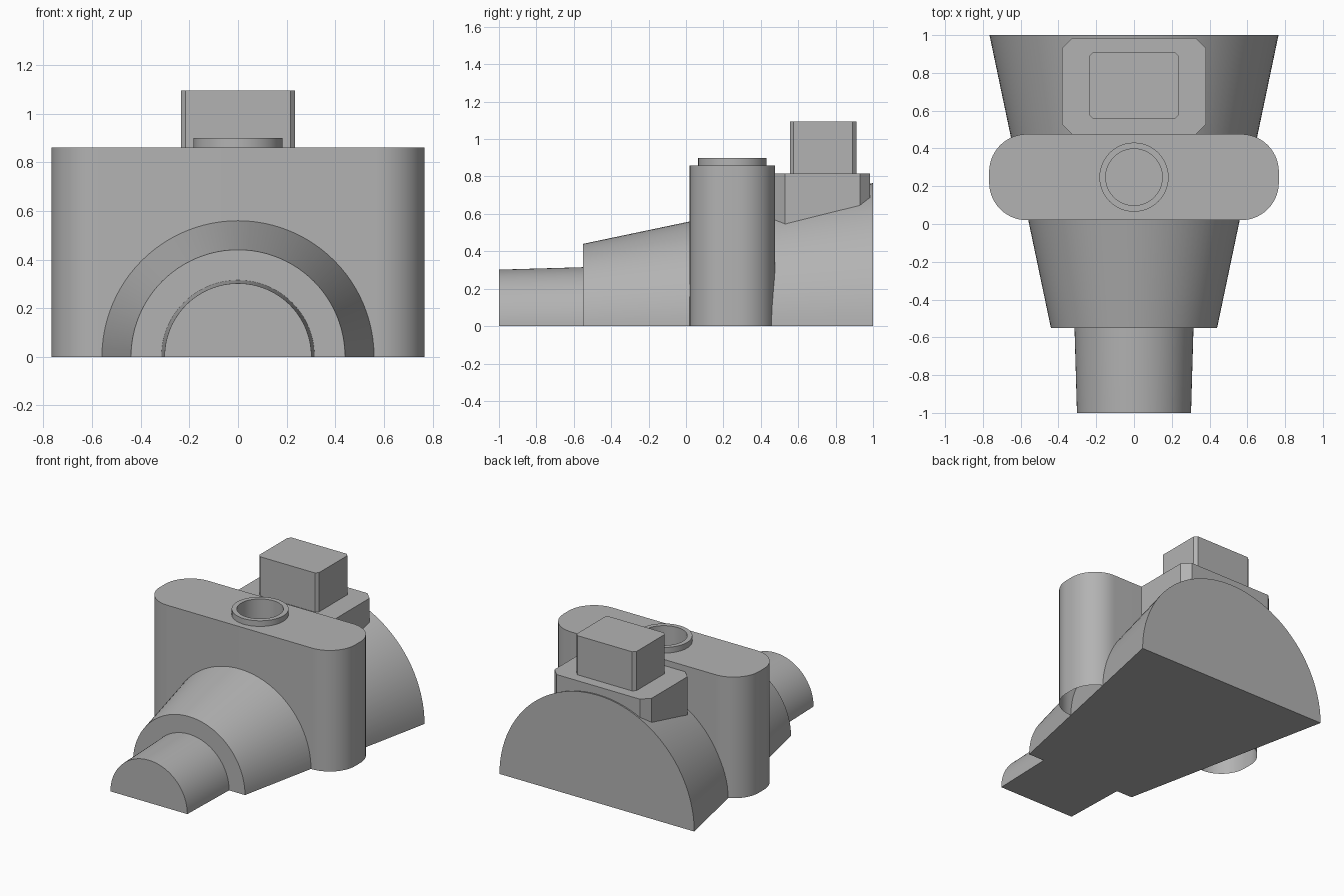
import bpy, bmesh
from math import pi, sin, cos

if "Cube" in bpy.data.objects:
    bpy.data.objects.remove(bpy.data.objects["Cube"])

grey = bpy.data.materials.new("plain grey")
grey.use_nodes = True
COLOUR = (0.45, 0.45, 0.45, 1)
grey.diffuse_color = COLOUR
grey.node_tree.nodes["Principled BSDF"].inputs["Base Color"].default_value = COLOUR


def finish(bm, name, smooth=True):
    bmesh.ops.recalc_face_normals(bm, faces=bm.faces[:])
    mesh = bpy.data.meshes.new(name)
    bm.to_mesh(mesh)
    bm.free()
    mesh.materials.append(grey)
    obj = bpy.data.objects.new(name, mesh)
    bpy.context.collection.objects.link(obj)
    if smooth:
        bpy.ops.object.select_all(action='DESELECT')
        obj.select_set(True)
        bpy.context.view_layer.objects.active = obj
        bpy.ops.object.shade_smooth_by_angle(angle=pi / 6)
    return obj


def bridge(bm, a, b, closed=True):
    n = len(a)
    for i in range(n if closed else n - 1):
        j = (i + 1) % n
        bm.faces.new((a[i], a[j], b[j], b[i]))


def half_cone(name, y0, r0, y1, r1, steps=48):
    """Half of a tapered barrel lying along y, flat side down."""
    bm = bmesh.new()
    ends = [[bm.verts.new((r * cos(pi * i / steps), y, r * sin(pi * i / steps)))
             for i in range(steps + 1)] for y, r in ((y0, r0), (y1, r1))]
    bridge(bm, *ends)
    for loop in ends:
        bm.faces.new(loop)
    return finish(bm, name)


def rounded_outline(cy, hx, hy, r, steps):
    """Rectangle outline with cut (steps=1) or rounded corners."""
    pts = []
    for q, (sx, sy) in enumerate(((1, 1), (-1, 1), (-1, -1), (1, -1))):
        for i in range(steps + 1):
            a = pi / 2 * (q + i / steps)
            pts.append((sx * (hx - r) + r * cos(a), cy + sy * (hy - r) + r * sin(a)))
    return pts


def circle(cy, r, steps=48):
    return [(r * cos(2 * pi * i / steps), cy + r * sin(2 * pi * i / steps))
            for i in range(steps)]


def ring(bm, pts, z):
    return [bm.verts.new((x, y, z)) for x, y in pts]


def cut_corner_block(name, cy, hx, hy, cut, z0, z1):
    bm = bmesh.new()
    pts = rounded_outline(cy, hx, hy, cut, 1)
    low, high = ring(bm, pts, z0), ring(bm, pts, z1)
    bridge(bm, low, high)
    bm.faces.new(low)
    bm.faces.new(high)
    return finish(bm, name, smooth=False)


# Half-round barrel and its narrower front neck
half_cone("main_barrel", -0.55, 0.44, 1.0, 0.765)
half_cone("front_neck", -1.0, 0.302, -0.55, 0.315)

# Upright rounded slab, open underneath, with a round opening on top
SLAB_Y, SLAB_TOP, HOLE_R = 0.248, 0.86, 0.15
bm = bmesh.new()
outline = rounded_outline(SLAB_Y, 0.767, 0.228, 0.2, 14)
low, high = ring(bm, outline, 0), ring(bm, outline, SLAB_TOP)
bridge(bm, low, high)
hole = ring(bm, circle(SLAB_Y, HOLE_R), SLAB_TOP)
edges = [bm.edges.get((v, high[(i + 1) % len(high)])) for i, v in enumerate(high)]
edges += [bm.edges.new((v, hole[(i + 1) % len(hole)])) for i, v in enumerate(hole)]
bmesh.ops.triangle_fill(bm, use_beauty=True, edges=edges, normal=(0, 0, 1))
finish(bm, "cross_slab")

# Raised collar with the well inside it
bm = bmesh.new()
profile = ((0.183, SLAB_TOP), (0.183, 0.9), (HOLE_R, 0.9), (HOLE_R, 0.65))
loops = [ring(bm, circle(SLAB_Y, r), z) for r, z in profile]
for a, b in zip(loops, loops[1:]):
    bridge(bm, a, b)
bm.faces.new(loops[-1])
finish(bm, "collar_and_well")

# Rear housing and the block standing on it
cut_corner_block("rear_housing", 0.73, 0.382, 0.255, 0.055, 0.45, 0.817)
cut_corner_block("top_block", 0.733, 0.235, 0.178, 0.02, 0.8, 1.095)
